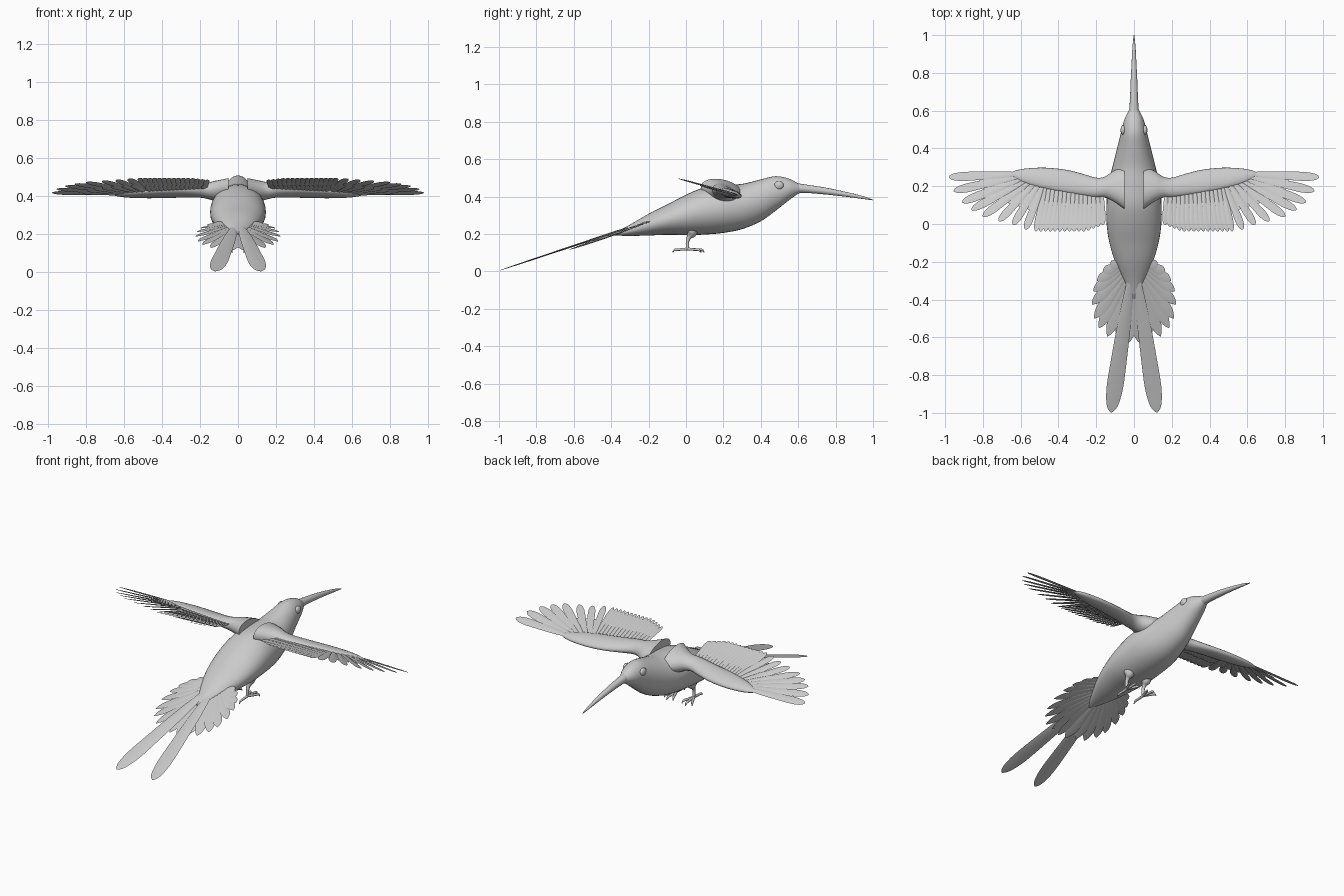
import bpy, bmesh, math
from mathutils import Vector as V

if "Cube" in bpy.data.objects:
    bpy.data.objects.remove(bpy.data.objects["Cube"])


def spline(rows, steps):
    """Catmull-Rom interpolation through rows of numbers."""
    out, n = [], len(rows)
    for i in range(n - 1):
        p = [rows[max(0, min(n - 1, i + k))] for k in (-1, 0, 1, 2)]
        for s in range(steps):
            t = s / steps
            out.append([0.5 * (2 * b + (c - a) * t + (2 * a - 5 * b + 4 * c - d) * t * t
                               + (3 * b - a - 3 * c + d) * t ** 3) for a, b, c, d in zip(*p)])
    return out + [list(rows[-1])]


def loft(bm, rings, sides):
    """Closed skin through ellipses given as (centre, half axis a, half axis b)."""
    loops = []
    for c, a, b in rings:
        angles = [2 * math.pi * k / sides for k in range(sides)]
        loops.append([bm.verts.new(c + a * math.cos(t) + b * math.sin(t)) for t in angles])
    for r, s in zip(loops, loops[1:]):
        for k in range(sides):
            j = (k + 1) % sides
            bm.faces.new((r[k], r[j], s[j], s[k]))
    bm.faces.new(loops[0])
    bm.faces.new(loops[-1])


def finish(bm, name, mirror=False):
    bmesh.ops.recalc_face_normals(bm, faces=bm.faces)
    me = bpy.data.meshes.new(name)
    bm.to_mesh(me)
    bm.free()
    ob = bpy.data.objects.new(name, me)
    bpy.context.collection.objects.link(ob)
    bpy.ops.object.select_all(action='DESELECT')
    ob.select_set(True)
    bpy.context.view_layer.objects.active = ob
    bpy.ops.object.shade_smooth_by_angle(angle=math.radians(50))
    if mirror:
        ob.modifiers.new("mirror", 'MIRROR').use_mirror_merge = False
    return ob


def tube(bm, pts, sides=8):
    """Round tube through (x, y, z, radius) points."""
    rows = spline(pts, 4)
    c = [V(r[:3]) for r in rows]
    rings = []
    for i, r in enumerate(rows):
        d = (c[min(i + 1, len(c) - 1)] - c[max(i - 1, 0)]).normalized()
        a = d.cross(V((0.3, 0.2, 1)) if abs(d.z) < 0.8 else V((0, 1, 0))).normalized()
        rings.append((c[i], a * r[3], d.cross(a) * r[3]))
    loft(bm, rings, sides)


ROUND = [(0, .4), (.25, .75), (.6, .95), (.8, 1), (.92, .78), (.975, .45), (1, .06)]
POINTED = [(0, .25), (.3, .65), (.65, 1), (.82, .95), (.93, .55), (1, .06)]


def feather(bm, root, tip, width, plane, shape=ROUND, roll=0.0, lift=0.0, thick=.005):
    """Thin lens-shaped blade lying on a sloping plane z = plane(y)."""
    p, q = (V((x, y, plane(y) + lift)) for x, y in (root, tip))
    n = V((0, plane(0) - plane(1), 1)).normalized()
    d = (q - p).normalized()
    side = d.cross(n).normalized()
    a = side * math.cos(roll) + n * math.sin(roll)
    b = n * math.cos(roll) - side * math.sin(roll)
    loft(bm, [(p.lerp(q, t), a * w * width / 2, b * thick * (.3 + .7 * w) * (1.15 - t))
              for t, w in spline(shape, 3)], 8)


# body with head: y, top z, bottom z, half width
bm = bmesh.new()
body = [(.625, .458, .425, .016), (.6, .47, .415, .028), (.55, .496, .38, .052), (.48, .509, .325, .07),
        (.4, .492, .268, .09), (.3, .468, .226, .115), (.2, .462, .206, .138), (.1, .45, .197, .146),
        (0, .41, .194, .145), (-.1, .358, .196, .13), (-.2, .308, .192, .1), (-.3, .25, .19, .055),
        (-.37, .215, .192, .018), (-.395, .205, .197, .004)]
loft(bm, [(V((0, y, (t + b) / 2)), V((w, 0, 0)), V((0, 0, (t - b) / 2)))
          for y, t, b, w in spline(body, 4)], 32)
finish(bm, "body")

# beak
bm = bmesh.new()
tube(bm, [(0, .58, .446, .027), (0, .65, .441, .022), (0, .75, .429, .018), (0, .85, .413, .013),
          (0, .94, .396, .008), (0, 1, .382, .002)], 16)
finish(bm, "beak")

# eyes with a raised lid ring
bm = bmesh.new()
eye = bmesh.ops.create_uvsphere(bm, u_segments=20, v_segments=12, radius=.024)["verts"]
bmesh.ops.scale(bm, vec=(.6, 1.05, .95), verts=eye)
bmesh.ops.translate(bm, vec=(.057, .497, .46), verts=eye)
finish(bm, "eye", True)


# wing plane: rises toward the trailing edge
def wing_plane(y):
    return .485 - .27 * y


# wing arms: x, leading y, trailing y, half thickness
bm = bmesh.new()
arm = [(.05, .31, .08, .06), (.11, .28, .12, .052), (.155, .25, .14, .042), (.2, .245, .14, .034),
       (.27, .265, .15, .028), (.36, .287, .165, .024), (.47, .298, .185, .022), (.57, .294, .212, .018),
       (.63, .282, .24, .011), (.66, .268, .258, .003)]
rings = []
for x, lead, trail, th in spline(arm, 4):
    y, h = (lead + trail) / 2, (lead - trail) / 2
    rings.append((V((x, y, wing_plane(y) - .004)), V((0, h, -.27 * h)), V((0, .26 * th, th))))
loft(bm, rings, 20)
finish(bm, "wing_arm", True)

# inner wing feathers
bm = bmesh.new()
N = 15
for i in range(N):
    t = i / (N - 1)
    tip_y = -.005 - .035 * min(1, t * 4)
    feather(bm, (.175 + .29 * t, .19 + .04 * t), (.165 + .355 * t, tip_y), .035, wing_plane, roll=.2)
# inner covert row
for i in range(N - 1):
    t = (i + .5) / (N - 1)
    feather(bm, (.175 + .29 * t, .19 + .04 * t), (.168 + .325 * t, .075), .03, wing_plane, roll=.2, lift=-.006)
finish(bm, "inner_wing_feathers", True)

# outer wing feathers, fanned
bm = bmesh.new()
tips = [(.575, -.03), (.64, -.005), (.715, .015), (.8, .04), (.86, .075), (.91, .115), (.955, .175), (.98, .248)]
for i, tip in enumerate(tips):
    t = i / (len(tips) - 1)
    feather(bm, (.48 + .13 * t, .215 + .05 * t), tip, .042 + .01 * t, wing_plane, roll=.15)
for i, (a, b) in enumerate(zip(tips, tips[1:])):
    t = (i + .5) / (len(tips) - 1)
    root = V((.48 + .13 * t, .215 + .05 * t))
    tip = root.lerp((V(a) + V(b)) / 2, .6)
    feather(bm, root, tip, .035, wing_plane, roll=.15, lift=-.006)
finish(bm, "outer_wing_feathers", True)


# tail plane: falls to the ground at the tips
def tail_plane(y):
    return (y + 1) / 3


# tail fan
bm = bmesh.new()
tips = [(.125, -.225), (.165, -.255), (.195, -.3), (.215, -.355), (.222, -.425), (.21, -.5), (.185, -.55),
        (.14, -.595), (.085, -.605), (.025, -.625)]
for i, tip in enumerate(tips):
    t = i / (len(tips) - 1)
    feather(bm, (.05 * (1 - t) + .005, -.195 - .1 * t), tip, .05 + .012 * t, tail_plane, POINTED, .15, -.001 * i)
finish(bm, "tail_fan", True)

# long tail feathers
bm = bmesh.new()
feather(bm, (.018, -.3), (.121, -.998), .088, tail_plane, roll=-.05, lift=.004, thick=.007)
finish(bm, "long_tail_feather", True)

# legs and feet
bm = bmesh.new()
X = .06
tube(bm, [(X, .03, .24, .035), (X, .03, .205, .028), (X, .018, .185, .014), (X, .008, .16, .009),
          (X, .008, .118, .009)], 12)
for dx, dy in ((-.03, .075), (.004, .09), (.035, .07), (0, -.08)):
    tube(bm, [(X, .008, .12, .008), (X + dx * .5, .008 + dy * .5, .117, .007),
              (X + dx * .85, .008 + dy * .85, .115, .0065), (X + dx, .008 + dy, .101, .0015)])
finish(bm, "leg", True)
